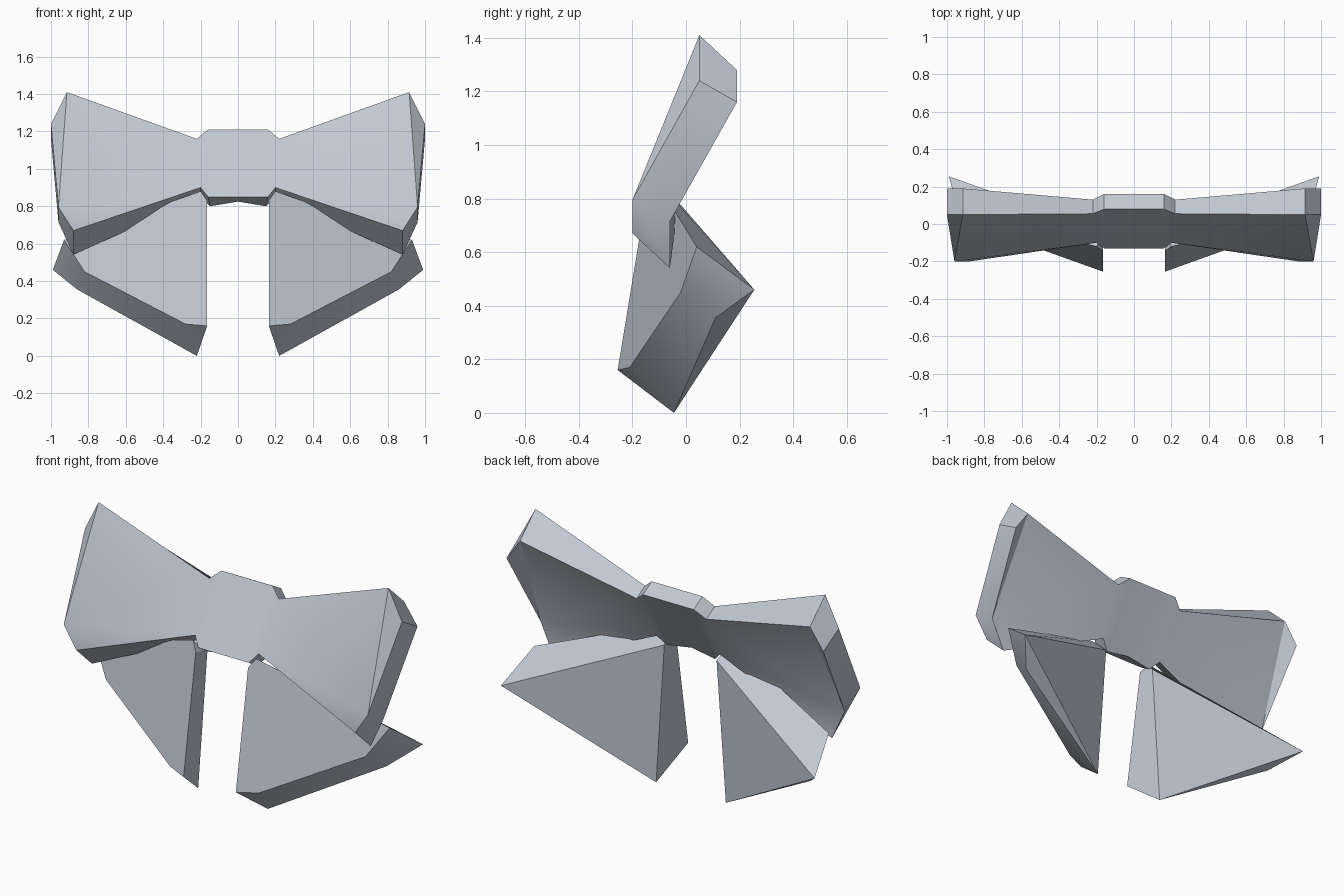
import bpy
import bmesh
import math

cube = bpy.data.objects.get("Cube")
if cube:
    bpy.data.objects.remove(cube, do_unlink=True)

ribbon = bpy.data.materials.new("pale blue grey ribbon")
ribbon.use_nodes = True
colour = (0.54, 0.58, 0.65, 1)
ribbon.diffuse_color = colour
ribbon.node_tree.nodes["Principled BSDF"].inputs["Base Color"].default_value = colour


def mirrored_part(name, points, faces):
    """Make a faceted half from named corner points and mirror it across x."""
    bm = bmesh.new()
    verts = {key: bm.verts.new(co) for key, co in points.items()}
    for face in faces:
        bm.faces.new([verts[key] for key in face.split()])
    bmesh.ops.recalc_face_normals(bm, faces=bm.faces)
    mesh = bpy.data.meshes.new(name)
    bm.to_mesh(mesh)
    bm.free()
    mesh.materials.append(ribbon)
    part = bpy.data.objects.new(name, mesh)
    bpy.context.collection.objects.link(part)
    part.modifiers.new("Mirror", 'MIRROR').use_clip = True
    bpy.ops.object.select_all(action='DESELECT')
    part.select_set(True)
    bpy.context.view_layer.objects.active = part
    bpy.ops.object.shade_smooth_by_angle(angle=math.radians(30))
    return part


# Knot and flared loops: matching front and back outlines, listed from the
# centre top, out around the loop, to the centre bottom
outline = "mid_top knot_top neck_top tip side low corner neck_low knot_low mid_low".split()
front = [(0, .08, 1.21), (.16, .08, 1.21), (.22, .055, 1.16), (.915, .05, 1.41),
         (1, .05, 1.24), (.96, -.2, .795), (.88, -.2, .67), (.2, -.1, .9),
         (.16, -.13, .85), (0, -.13, .85)]
back = [(0, .16, 1.165), (.16, .16, 1.165), (.22, .13, 1.115), (.915, .19, 1.28),
        (1, .19, 1.16), (.96, -.06, .715), (.88, -.06, .54), (.2, -.02, .85),
        (.15, -.05, .8), (0, -.05, .825)]
points = {"f_" + n: co for n, co in zip(outline, front)}
points.update({"b_" + n: co for n, co in zip(outline, back)})

panels = ["mid_top knot_top knot_low mid_low",
          "knot_top neck_top neck_low knot_low",
          "neck_top tip low neck_low",
          "neck_low low corner",
          "tip side low"]
faces = [" ".join(s + n for n in p.split()) for s in ("f_", "b_") for p in panels]
faces += [f"f_{a} f_{b} b_{b} b_{a}" for a, b in zip(outline, outline[1:])]
mirrored_part("knot_and_loops", points, faces)

# Hanging tails: flat front, bevelled lower hem and a sloping back
tail = {
    "inner": (.165, -.145, .83), "shoulder": (.2, -.12, .88), "root": (.165, -.04, .8),
    "toe": (.165, -.255, .16), "hem": (.28, -.21, .17),
    "bend": (.82, -.02, .45), "outer": (.93, .04, .62),
    "heel": (.22, -.045, 0), "back_bend": (.86, .11, .355), "point": (.99, .255, .46),
}
mirrored_part("tails", tail, [
    "inner toe hem bend outer shoulder",
    "toe heel hem",
    "hem heel back_bend bend",
    "bend back_bend point outer",
    "heel point back_bend",
    "heel root point",
    "shoulder outer point root",
    "inner root heel toe",
    "inner shoulder root",
])
